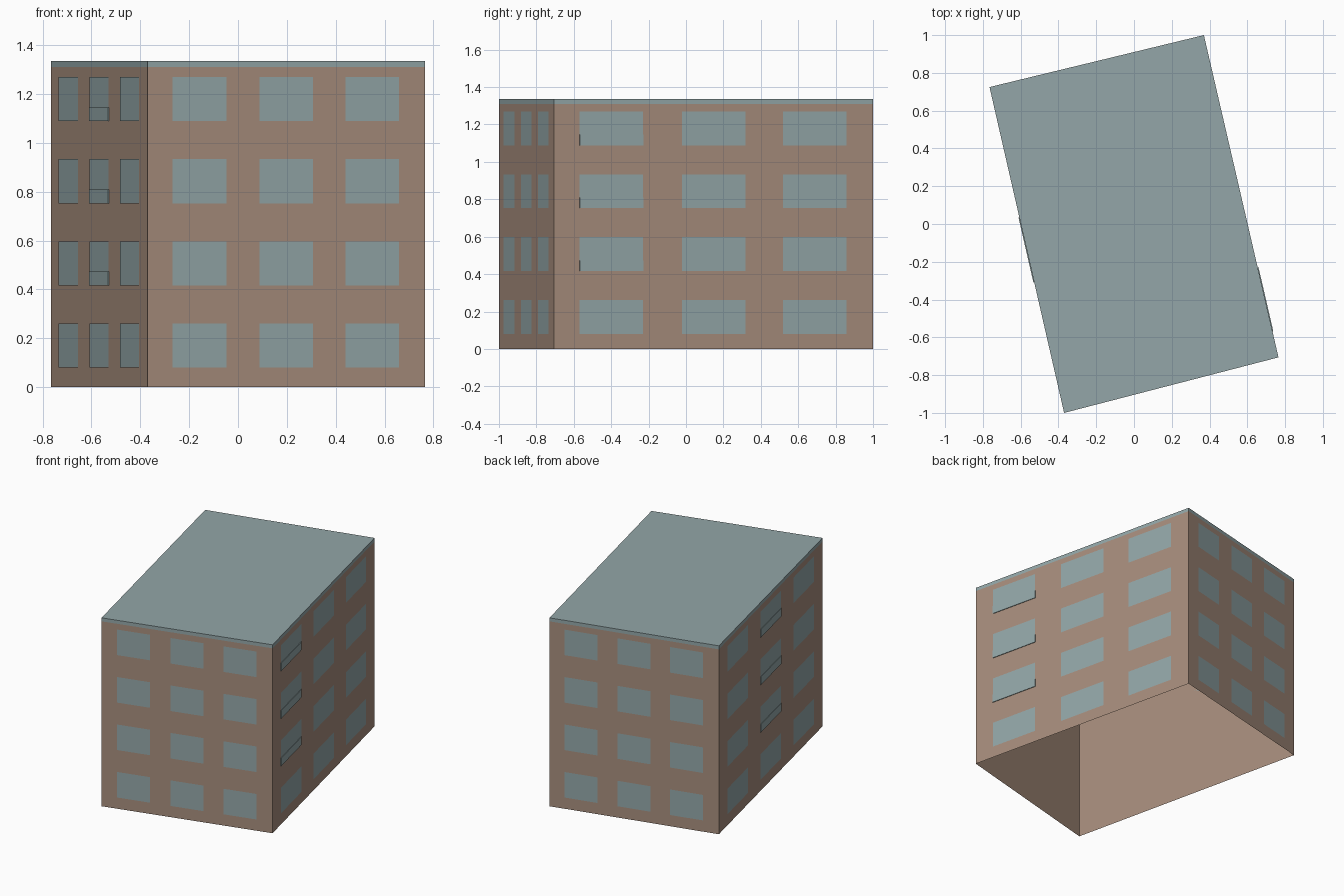
import bpy, bmesh
from mathutils import Vector

cube = bpy.data.objects.get("Cube")
if cube:
    bpy.data.objects.remove(cube, do_unlink=True)


def material(name, rgb):
    m = bpy.data.materials.new(name)
    m.use_nodes = True
    m.diffuse_color = (*rgb, 1)
    m.node_tree.nodes["Principled BSDF"].inputs["Base Color"].default_value = (*rgb, 1)
    return m


brick = material("brown brick", (0.385, 0.268, 0.203))
glass = material("grey teal", (0.293, 0.384, 0.392))

CORNERS = [Vector(c) for c in
           ((-0.37, -1, 0), (0.765, -0.706, 0), (0.37, 1, 0), (-0.765, 0.725, 0))]
WALL_TOP, ROOF_TOP = 1.31, 1.335
FLOORS = [0.08 + 0.3363 * i for i in range(4)]
WINDOW_H, PANEL_H = 0.181, 0.057
# Window centres and width as shares of the wall length
SHORT_WALL = ((0.187, 0.5, 0.81), 0.194)
LONG_WALL = ((0.18, 0.5, 0.817), 0.199)


def finish(name, bm, mat):
    mesh = bpy.data.meshes.new(name)
    bm.to_mesh(mesh)
    bm.free()
    mesh.materials.append(mat)
    bpy.context.collection.objects.link(bpy.data.objects.new(name, mesh))


# Upright shell over a four-sided base, closed only where asked
def prism(name, base, z0, z1, mat, top=False, bottom=False):
    bm = bmesh.new()
    low, high = ([bm.verts.new((p.x, p.y, z)) for p in base] for z in (z0, z1))
    for i in range(4):
        j = (i + 1) % 4
        bm.faces.new((low[i], low[j], high[j], high[i]))
    if top:
        bm.faces.new(high)
    if bottom:
        bm.faces.new(low[::-1])
    finish(name, bm, mat)


# Ends of one window column on a wall, and the wall's outward direction
def column_span(wall, column):
    a, b = CORNERS[wall], CORNERS[(wall + 1) % 4]
    centres, width = LONG_WALL if wall % 2 else SHORT_WALL
    p, q = (a.lerp(b, centres[column] + s * width / 2) for s in (-1, 1))
    return p, q, (b - a).cross(Vector((0, 0, 1))).normalized()


# Open-bottomed walls and flat roof cap
prism("walls", CORNERS, 0, WALL_TOP, brick)
prism("roof", CORNERS, WALL_TOP, ROOF_TOP, glass, top=True)

# Flat window panes just proud of each wall
for wall, side in enumerate(("front", "left", "back", "right")):
    bm = bmesh.new()
    for column in range(3):
        p, q, out = column_span(wall, column)
        for z in FLOORS:
            ends = ((p, z), (q, z), (q, z + WINDOW_H), (p, z + WINDOW_H))
            bm.faces.new([bm.verts.new(e + out * 0.0015 + Vector((0, 0, h)))
                          for e, h in ends])
    finish(f"{side}_windows", bm, glass)

# Shallow balcony panels on the upper floors of the two long sides
for side, wall, column in (("left", 1, 0), ("right", 3, 1)):
    p, q, out = column_span(wall, column)
    out = out * 0.0045
    for n, z in enumerate(FLOORS[1:], 2):
        prism(f"{side}_balcony_floor_{n}", [p, p + out, q + out, q],
              z, z + PANEL_H, glass, top=True, bottom=True)
